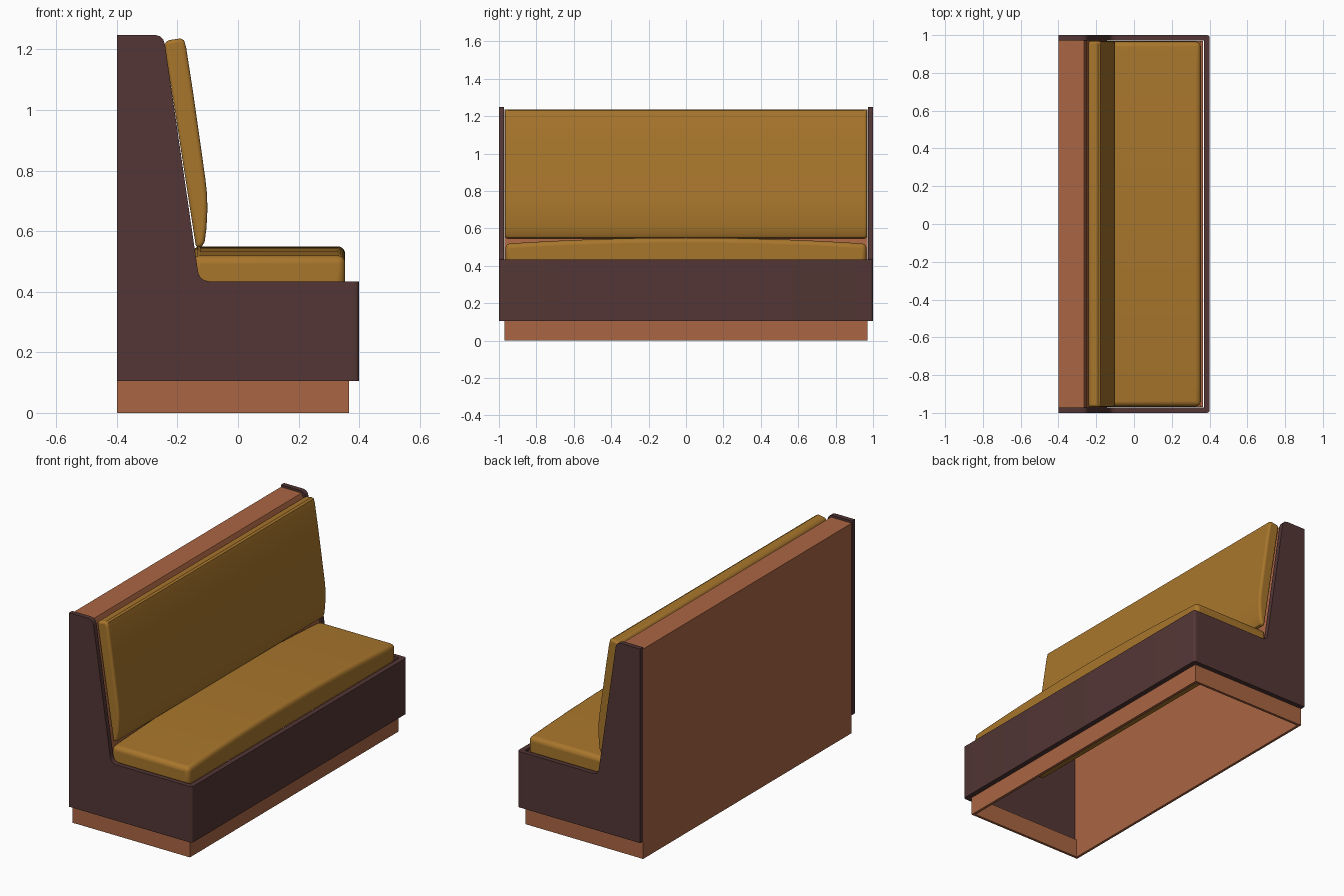
import bpy, bmesh, math
from mathutils import Vector

if "Cube" in bpy.data.objects:
    bpy.data.objects.remove(bpy.data.objects["Cube"])


def material(name, rgb):
    m = bpy.data.materials.new(name)
    m.diffuse_color = (*rgb, 1)
    m.use_nodes = True
    m.node_tree.nodes["Principled BSDF"].inputs["Base Color"].default_value = m.diffuse_color
    return m


FABRIC = material("mustard_fabric", (0.39, 0.18, 0.025))
WOOD = material("warm_wood", (0.40, 0.13, 0.055))
DARK = material("dark_wood", (0.085, 0.037, 0.035))


def extrude(name, start, step, mat, bevel=0, segments=3, limit=30):
    """Sweep a closed loop of 3D points along a vector, optionally bevelled."""
    bm = bmesh.new()
    face = bm.faces.new([bm.verts.new(p) for p in start])
    new = bmesh.ops.extrude_face_region(bm, geom=[face])["geom"]
    verts = [g for g in new if isinstance(g, bmesh.types.BMVert)]
    bmesh.ops.translate(bm, verts=verts, vec=Vector(step))
    bmesh.ops.recalc_face_normals(bm, faces=bm.faces[:])
    mesh = bpy.data.meshes.new(name)
    bm.to_mesh(mesh)
    bm.free()
    mesh.materials.append(mat)
    ob = bpy.data.objects.new(name, mesh)
    bpy.context.collection.objects.link(ob)
    if bevel:
        mod = ob.modifiers.new("bevel", "BEVEL")
        mod.width, mod.segments = bevel, segments
        mod.limit_method, mod.angle_limit = "ANGLE", math.radians(limit)
    bpy.ops.object.select_all(action="DESELECT")
    ob.select_set(True)
    bpy.context.view_layer.objects.active = ob
    bpy.ops.object.shade_smooth_by_angle(angle=math.radians(35))
    return ob


def along_y(name, xz, y0, y1, mat, **kw):
    return extrude(name, [(x, y0, z) for x, z in xz], (0, y1 - y0, 0), mat, **kw)


def along_z(name, xy, z0, z1, mat, **kw):
    return extrude(name, [(x, y, z0) for x, y in xy], (0, 0, z1 - z0), mat, **kw)


# L-shaped end panels
panel = [(-0.4, 0.105), (0.37, 0.105), (0.37, 0.434), (-0.095, 0.434),
         (-0.112, 0.438), (-0.124, 0.447), (-0.131, 0.462), (-0.134, 0.48),
         (-0.241, 1.215), (-0.246, 1.231), (-0.257, 1.243), (-0.275, 1.248),
         (-0.4, 1.248)]
along_y("left_end_panel", panel, -1, -0.972, DARK)
along_y("right_end_panel", panel, 0.972, 1, DARK)

# front apron with rounded outer corners
r = 0.015
corner = [(0.4 - r + r * math.sin(t), 1 - r + r * math.cos(t))
          for t in [i * math.pi / 10 for i in range(6)]]
apron = [(0.37, 1)] + corner + [(x, -y) for x, y in reversed(corner)] + [(0.37, -1)]
along_z("front_apron", apron, 0.105, 0.434, DARK)

# hollow plinth: two ends and a front rail that backs the apron
for side, y in (("left", -0.97), ("right", 0.955)):
    along_y(side + "_plinth", [(-0.385, 0), (0.35, 0), (0.35, 0.11), (-0.385, 0.11)],
            y, y + 0.015, WOOD)
along_y("front_plinth", [(0.35, 0), (0.366, 0), (0.366, 0.42), (0.35, 0.42)],
        -0.97, 0.97, WOOD)

# hollow back casing: rear sheet, top cap and slanted board
casing = [(-0.4, 0), (-0.4, 1.236), (-0.265, 1.236), (-0.25, 1.2), (-0.142, 0.46),
          (-0.157, 0.46), (-0.267, 1.22), (-0.385, 1.22), (-0.385, 0)]
along_y("back_casing", casing, -0.971, 0.971, WOOD)

# seat cushion, crowned along its length
N = 16
arc = [(0.965 - 1.93 * i / N, 0.55 - 0.032 * (1 - 2 * i / N) ** 2) for i in range(N + 1)]
section = [(-0.965, 0.41), (0.965, 0.41)] + arc
extrude("seat_cushion", [(-0.15, y, z) for y, z in section], (0.504, 0, 0),
        FABRIC, bevel=0.025, segments=4)

# back cushion, leaning and fuller at the lumbar
back = [(-0.242, 1.215), (-0.237, 1.229), (-0.19, 1.236), (-0.178, 1.23),
        (-0.171, 1.205), (-0.15, 1.07), (-0.125, 0.895), (-0.108, 0.775),
        (-0.102, 0.72), (-0.101, 0.67), (-0.104, 0.61), (-0.110, 0.565),
        (-0.119, 0.55), (-0.138, 0.543)]
along_y("back_cushion", back, -0.968, 0.968, FABRIC, bevel=0.018, segments=4, limit=60)
